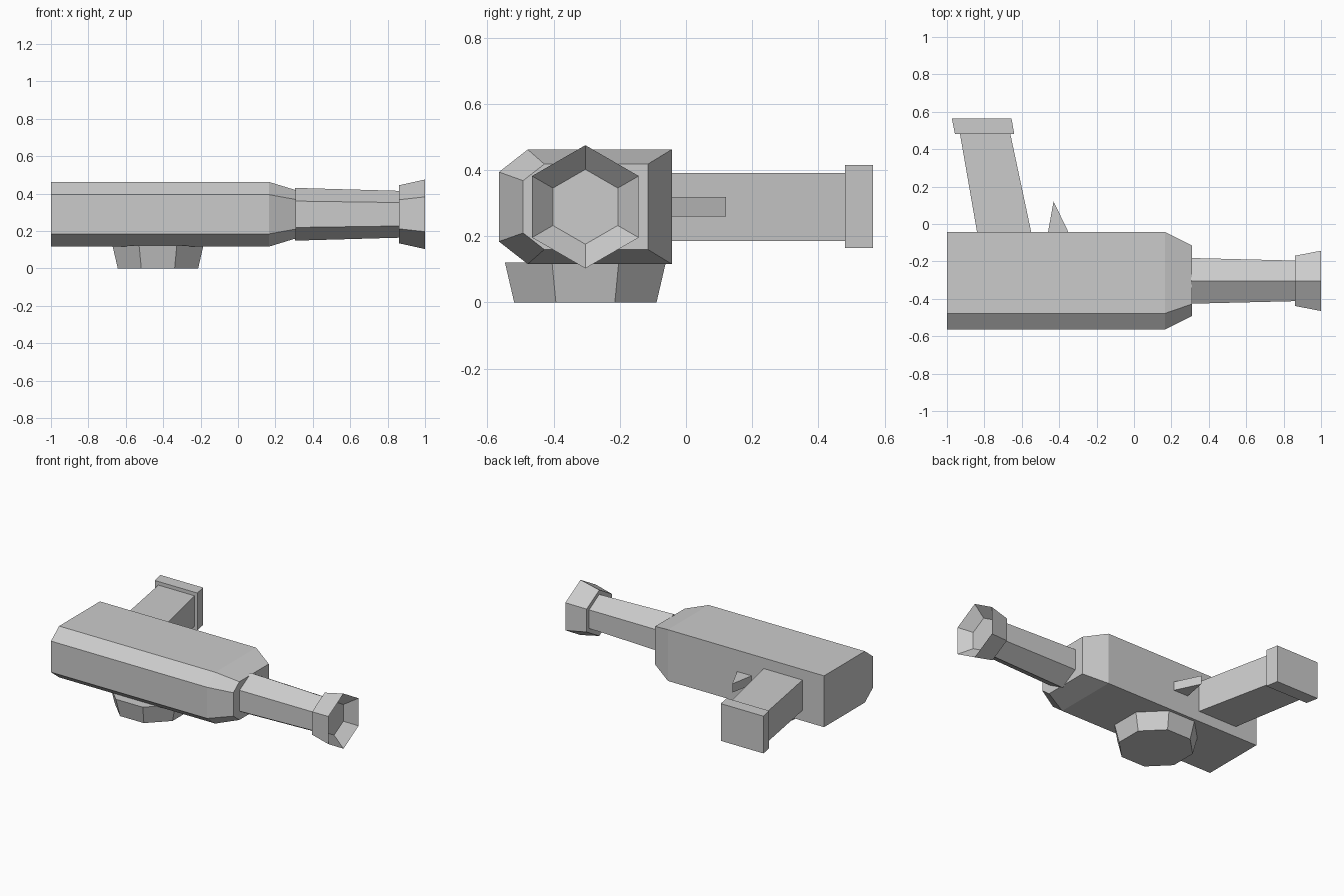
import bpy, bmesh
from math import sin, cos, pi, radians

cube = bpy.data.objects.get("Cube")
if cube:
    bpy.data.objects.remove(cube, do_unlink=True)

grey = bpy.data.materials.new("plain grey")
grey.use_nodes = True
colour = (0.6, 0.6, 0.6, 1)
grey.diffuse_color = colour
grey.node_tree.nodes["Principled BSDF"].inputs["Base Color"].default_value = colour


def loft(name, rings):
    """Join equal-sized rings of points with quads and cap both ends."""
    bm = bmesh.new()
    loops = [[bm.verts.new(p) for p in ring] for ring in rings]
    n = len(loops[0])
    for a, b in zip(loops, loops[1:]):
        for i in range(n):
            j = (i + 1) % n
            bm.faces.new((a[i], a[j], b[j], b[i]))
    bm.faces.new(loops[0])
    bm.faces.new(loops[-1])
    bmesh.ops.recalc_face_normals(bm, faces=bm.faces)
    mesh = bpy.data.meshes.new(name)
    bm.to_mesh(mesh)
    bm.free()
    mesh.materials.append(grey)
    obj = bpy.data.objects.new(name, mesh)
    bpy.context.collection.objects.link(obj)
    return obj


AXIS_Y, AXIS_Z = -0.304, 0.289


def body_ring(x, front, back, half, chamfer_y, chamfer_z):
    # square on the grip side, chamfered on the other
    profile = [(back, half), (front + chamfer_y, half), (front, half - chamfer_z)]
    profile += [(y, -z) for y, z in reversed(profile)]
    return [(x, y, AXIS_Z + z) for y, z in profile]


def hexagon(x, radius):
    return [(x, AXIS_Y + radius * cos(pi / 2 + i * pi / 3),
             AXIS_Z + radius * sin(pi / 2 + i * pi / 3)) for i in range(6)]


def octagon(z, apothem):
    r = apothem / cos(pi / 8)
    return [(-0.428 + r * cos(pi / 8 + i * pi / 4),
             AXIS_Y + r * sin(pi / 8 + i * pi / 4), z) for i in range(8)]


def slab(name, outline, z0, z1):
    """Extrude a plan outline vertically."""
    return loft(name, [[(x, y, z) for x, y in outline] for z in (z0, z1)])


# Main body with tapered nose
body = (-0.565, -0.043, 0.173, 0.087, 0.068)
loft("body", [body_ring(-1, *body), body_ring(0.165, *body),
              body_ring(0.31, -0.492, -0.115, 0.129, 0.064, 0.05)])

# Barrel and hollow flared muzzle
loft("barrel", [hexagon(0.305, 0.141), hexagon(0.87, 0.125)])
loft("muzzle", [hexagon(0.86, 0.155), hexagon(1, 0.186), hexagon(0.93, 0.113)])

# Octagonal drum underneath
loft("drum", [octagon(0, 0.215), octagon(0.121, 0.243)])

# Slanted grip, its end cap and the trigger
slab("grip", [(-0.838, -0.05), (-0.548, -0.05), (-0.663, 0.49), (-0.932, 0.49)], 0.186, 0.391)
slab("grip_cap", [(-0.957, 0.48), (-0.64, 0.48), (-0.655, 0.565), (-0.974, 0.565)], 0.164, 0.415)
slab("trigger", [(-0.46, -0.045), (-0.35, -0.045), (-0.43, 0.121)], 0.259, 0.318)
